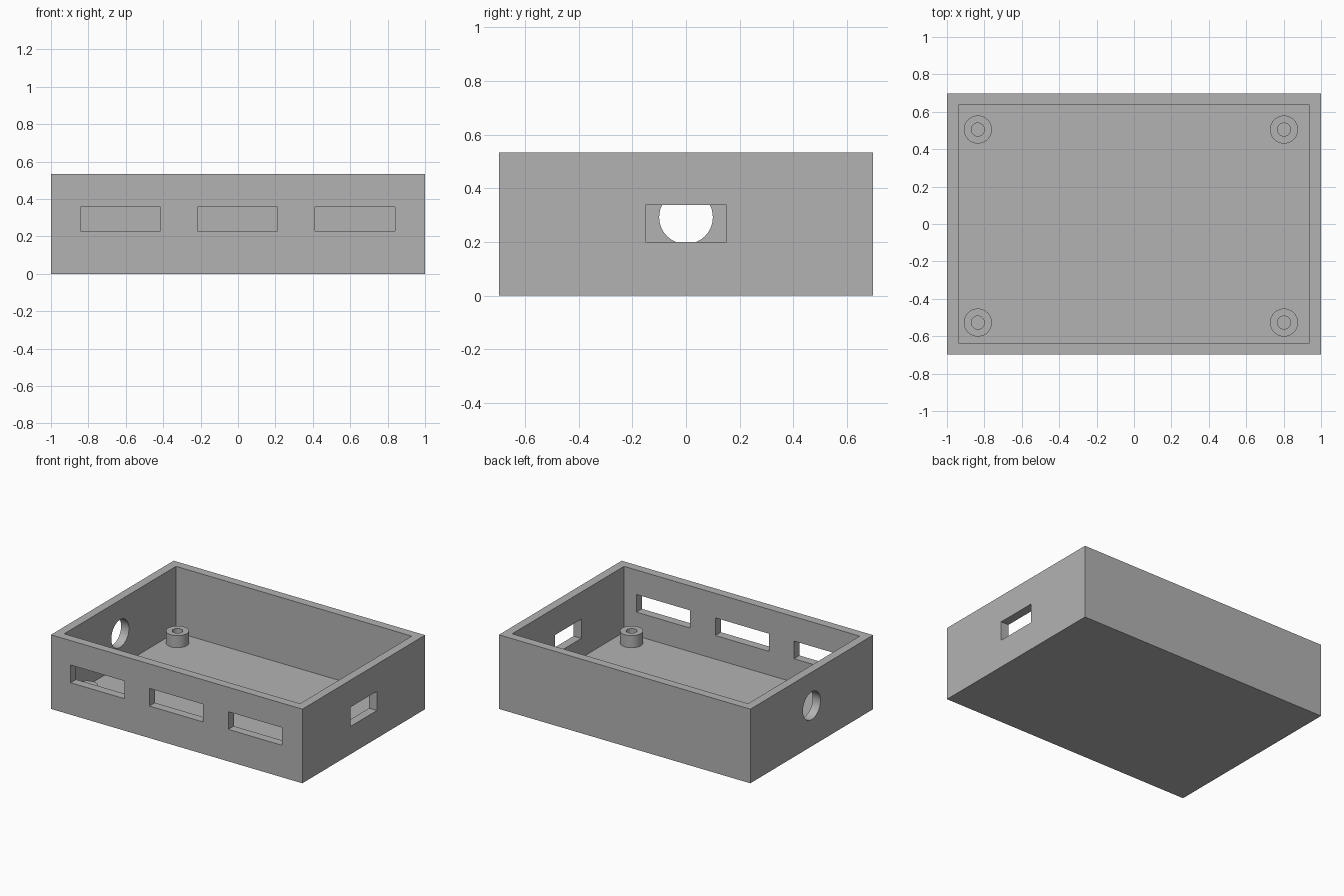
import bpy, bmesh, math
from mathutils import Matrix

if "Cube" in bpy.data.objects:
    bpy.data.objects.remove(bpy.data.objects["Cube"])

HX, HY, H = 1.0, 0.697, 0.533     # outer half sizes and height
WALL, FLOOR = 0.062, 0.06

grey = bpy.data.materials.new("grey plastic")
grey.diffuse_color = (0.45, 0.45, 0.45, 1)
grey.use_nodes = True
grey.node_tree.nodes["Principled BSDF"].inputs["Base Color"].default_value = grey.diffuse_color


def make_object(name, bm):
    bmesh.ops.recalc_face_normals(bm, faces=bm.faces)
    mesh = bpy.data.meshes.new(name)
    bm.to_mesh(mesh)
    bm.free()
    mesh.materials.append(grey)
    obj = bpy.data.objects.new(name, mesh)
    bpy.context.collection.objects.link(obj)
    return obj


def box(name, x0, x1, y0, y1, z0, z1):
    bm = bmesh.new()
    place = Matrix.Translation(((x0 + x1) / 2, (y0 + y1) / 2, (z0 + z1) / 2))
    bmesh.ops.create_cube(bm, size=1, matrix=place @ Matrix.Diagonal((x1 - x0, y1 - y0, z1 - z0, 1)))
    return make_object(name, bm)


def smooth(obj):
    bpy.ops.object.select_all(action='DESELECT')
    obj.select_set(True)
    bpy.context.view_layer.objects.active = obj
    bpy.ops.object.shade_smooth_by_angle(angle=math.radians(30))


# Open tray
tray = box("enclosure_tray", -HX, HX, -HY, HY, 0, H)
cutters = [box("cavity_cutter", -HX + WALL, HX - WALL, -HY + WALL, HY - WALL, FLOOR, H + 0.2)]

# Three front port openings
for i, x in enumerate((-0.629, -0.003, 0.625)):
    cutters.append(box(f"front_port_cutter_{i}", x - 0.214, x + 0.214, -HY - 0.1, -HY + 0.1, 0.23, 0.357))

# Right side slot
cutters.append(box("side_slot_cutter", HX - 0.1, HX + 0.1, -0.15, 0.15, 0.2, 0.338))

# Round cable hole on the left side
bm = bmesh.new()
bmesh.ops.create_cone(bm, cap_ends=True, segments=48, radius1=0.1, radius2=0.1, depth=0.2,
                      matrix=Matrix.Translation((-HX, 0, 0.292)) @ Matrix.Rotation(math.pi / 2, 4, 'Y'))
cutters.append(make_object("cable_hole_cutter", bm))

for cutter in cutters:
    mod = tray.modifiers.new(cutter.name, 'BOOLEAN')
    mod.operation, mod.solver, mod.object = 'DIFFERENCE', 'EXACT', cutter
    bpy.context.view_layer.objects.active = tray
    bpy.ops.object.modifier_apply(modifier=mod.name)
for cutter in cutters:
    bpy.data.objects.remove(cutter)
smooth(tray)

# Hollow screw posts: a spun profile standing on the floor
PROFILE = [(0.075, FLOOR), (0.075, 0.147), (0.035, 0.147), (0.035, FLOOR)]
for name, x, y in (("back_left", -0.835, 0.505), ("back_right", 0.802, 0.505),
                   ("front_left", -0.835, -0.527), ("front_right", 0.802, -0.527)):
    bm = bmesh.new()
    verts = [bm.verts.new((r, 0, z)) for r, z in PROFILE]
    edges = [bm.edges.new(pair) for pair in zip(verts, verts[1:])]
    bmesh.ops.spin(bm, geom=verts + edges, cent=(0, 0, 0), axis=(0, 0, 1),
                   angle=2 * math.pi, steps=40, use_merge=True)
    bmesh.ops.remove_doubles(bm, verts=bm.verts, dist=1e-5)
    bmesh.ops.translate(bm, verts=bm.verts, vec=(x, y, 0))
    # Close the underside so each post is solid
    bmesh.ops.bridge_loops(bm, edges=[e for e in bm.edges if e.is_boundary])
    smooth(make_object(f"screw_post_{name}", bm))
